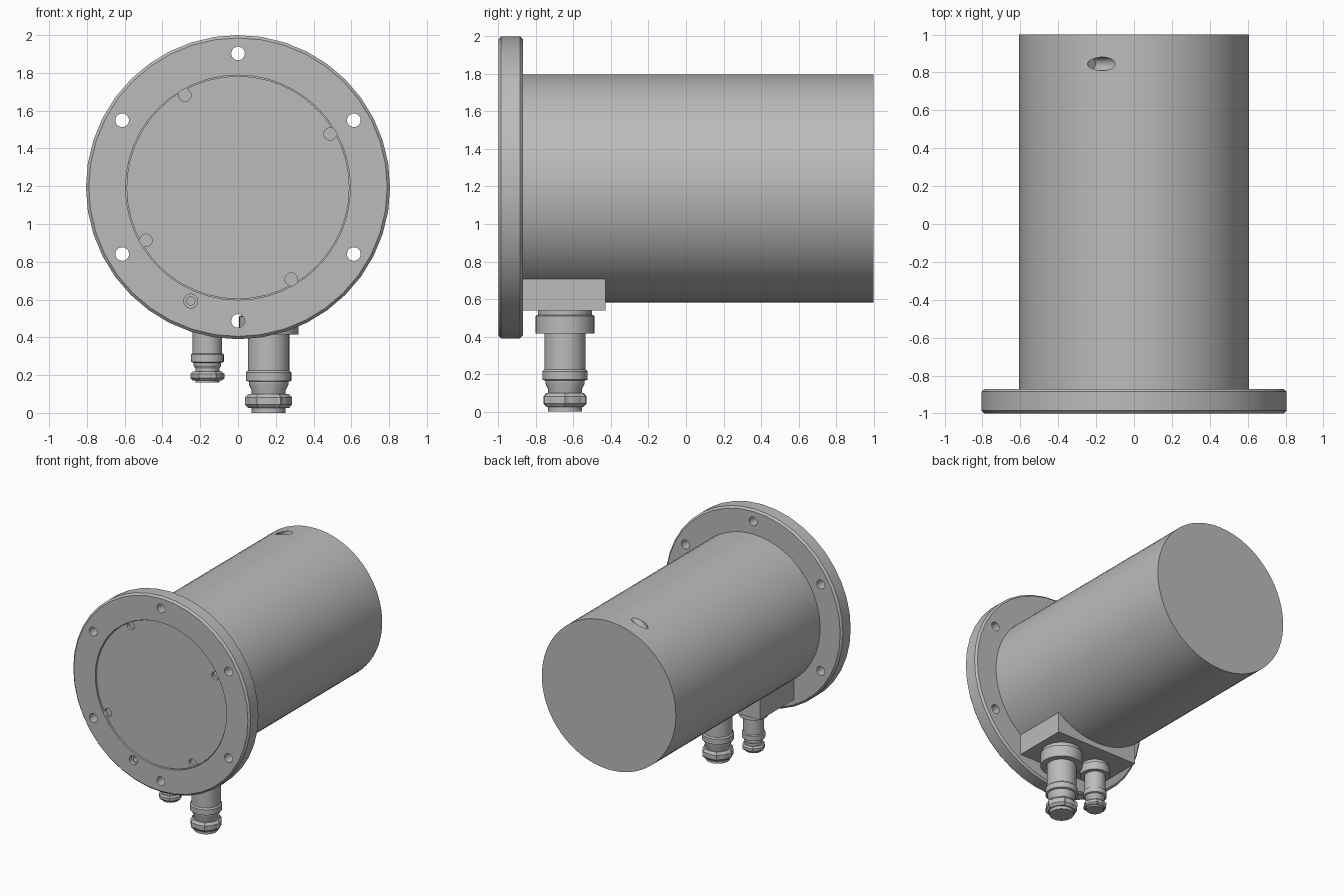
import bpy, bmesh, math
from mathutils import Vector, Matrix

cube = bpy.data.objects.get("Cube")
if cube:
    bpy.data.objects.remove(cube, do_unlink=True)

grey = bpy.data.materials.new("plain_grey")
grey.use_nodes = True
COLOUR = (0.5, 0.5, 0.5, 1)
grey.diffuse_color = COLOUR
grey.node_tree.nodes["Principled BSDF"].inputs["Base Color"].default_value = COLOUR

AXIS_Z = 1.195


def finish(bm, name):
    bmesh.ops.recalc_face_normals(bm, faces=bm.faces)
    mesh = bpy.data.meshes.new(name)
    bm.to_mesh(mesh)
    bm.free()
    ob = bpy.data.objects.new(name, mesh)
    bpy.context.collection.objects.link(ob)
    mesh.materials.append(grey)
    return ob


def lathe(name, profile, origin, direction=(0, 0, 1), sides=32):
    """Closed turned solid: profile is (radius, distance along direction)."""
    bm = bmesh.new()
    rings = []
    for r, h in profile:
        rings.append([bm.verts.new((r * math.cos(math.tau * i / sides),
                                    r * math.sin(math.tau * i / sides), h))
                      for i in range(sides)])
    for a, b in zip(rings, rings[1:]):
        for i in range(sides):
            j = (i + 1) % sides
            bm.faces.new((a[i], a[j], b[j], b[i]))
    bm.faces.new(rings[0])
    bm.faces.new(rings[-1])
    turn = Vector((0, 0, 1)).rotation_difference(Vector(direction)).to_matrix().to_4x4()
    bm.transform(Matrix.Translation(origin) @ turn)
    return finish(bm, name)


def rod(name, radius, origin, length, direction=(0, 1, 0), sides=24):
    return lathe(name, [(radius, 0), (radius, length)], origin, direction, sides)


def cut(target, cutters):
    bpy.context.view_layer.objects.active = target
    for c in cutters:
        c.hide_render = True
        mod = target.modifiers.new("cut", 'BOOLEAN')
        mod.operation = 'DIFFERENCE'
        mod.solver = 'EXACT'
        mod.object = c
        bpy.ops.object.modifier_apply(modifier=mod.name)
        bpy.data.objects.remove(c, do_unlink=True)


def on_face(radius, degrees, y):
    a = math.radians(degrees)
    return Vector((radius * math.cos(a), y, AXIS_Z + radius * math.sin(a)))


parts = []

# Main housing with a slanted blind hole near the back
body = rod("housing", 0.608, (0, -0.88, AXIS_Z - 0.005), 1.88, sides=72)
slant = Vector((1, 0, 1)).normalized()
mouth = Vector((-0.165, 0.845, 1.775))
cut(body, [rod("hole_cutter", 0.036, mouth - slant * 0.09, 0.3, slant)])
parts.append(body)

# Mounting flange with chamfered rims, bolt holes and a shallow front recess
flange = lathe("flange", [(0.79, 0), (0.805, 0.015), (0.805, 0.115), (0.79, 0.13)],
               (0, -1, AXIS_Z), (0, 1, 0), 40)
cutters = [rod("bolt_cutter", 0.036, on_face(0.708, 30 + 60 * i, -1.1), 0.4)
           for i in range(6)]
cutters.append(rod("recess_cutter", 0.595, (0, -1.1, AXIS_Z - 0.002), 0.14, sides=48))
screw_spot = Vector((-0.25, -1.1, 0.592))
cutters.append(rod("counterbore_cutter", 0.037, screw_spot, 0.13))
cutters.append(rod("screw_cutter", 0.022, screw_spot, 0.18))
cut(flange, cutters)
parts.append(flange)

# Front cover plate, with four half-open screw pockets at its rim
cover = rod("front_cover", 0.590, (0, -0.99, AXIS_Z - 0.002), 0.04, sides=48)
cut(cover, [rod("pocket_cutter", 0.033, on_face(0.563, 30 + 90 * i, -1.1), 0.135)
            for i in range(4)])
parts.append(cover)

# Terminal block under the housing
bm = bmesh.new()
bmesh.ops.create_cube(bm, size=1)
bm.transform(Matrix.Translation((0, -0.652, 0.623)) @ Matrix.Diagonal((0.74, 0.444, 0.166, 1)))
parts.append(finish(bm, "terminal_block"))


# Cable glands: turned stem plus a chamfered hexagonal clamp nut
def gland(prefix, x, stem, nut_radius, nut_low, nut_high):
    base = (x, -0.645, 0)
    parts.append(lathe(prefix + "_gland_stem", stem, base))
    c = (nut_high - nut_low) * 0.25
    nut = [(nut_radius * 0.86, nut_low), (nut_radius, nut_low + c),
           (nut_radius, nut_high - c), (nut_radius * 0.86, nut_high)]
    parts.append(lathe(prefix + "_gland_nut", nut, base, sides=6))
    ring = [(r * 0.92, h) for r, h in nut]
    parts.append(lathe(prefix + "_gland_nut_ring", ring, base))


gland("large", 0.162,
      [(0.09, 0), (0.09, 0.12), (0.105, 0.15), (0.105, 0.165), (0.12, 0.17),
       (0.12, 0.215), (0.11, 0.225), (0.11, 0.415), (0.157, 0.415),
       (0.157, 0.51), (0.145, 0.515), (0.145, 0.56)],
      0.125, 0.025, 0.1)
gland("small", -0.162,
      [(0.063, 0.16), (0.063, 0.235), (0.073, 0.25), (0.073, 0.265), (0.087, 0.27),
       (0.087, 0.31), (0.078, 0.315), (0.078, 0.45), (0.11, 0.45),
       (0.11, 0.515), (0.1, 0.52), (0.1, 0.56)],
      0.09, 0.172, 0.218)

# Smooth the round surfaces while keeping the edges crisp
bpy.ops.object.select_all(action='DESELECT')
for ob in parts:
    ob.select_set(True)
bpy.context.view_layer.objects.active = body
bpy.ops.object.shade_smooth_by_angle(angle=math.radians(30))
